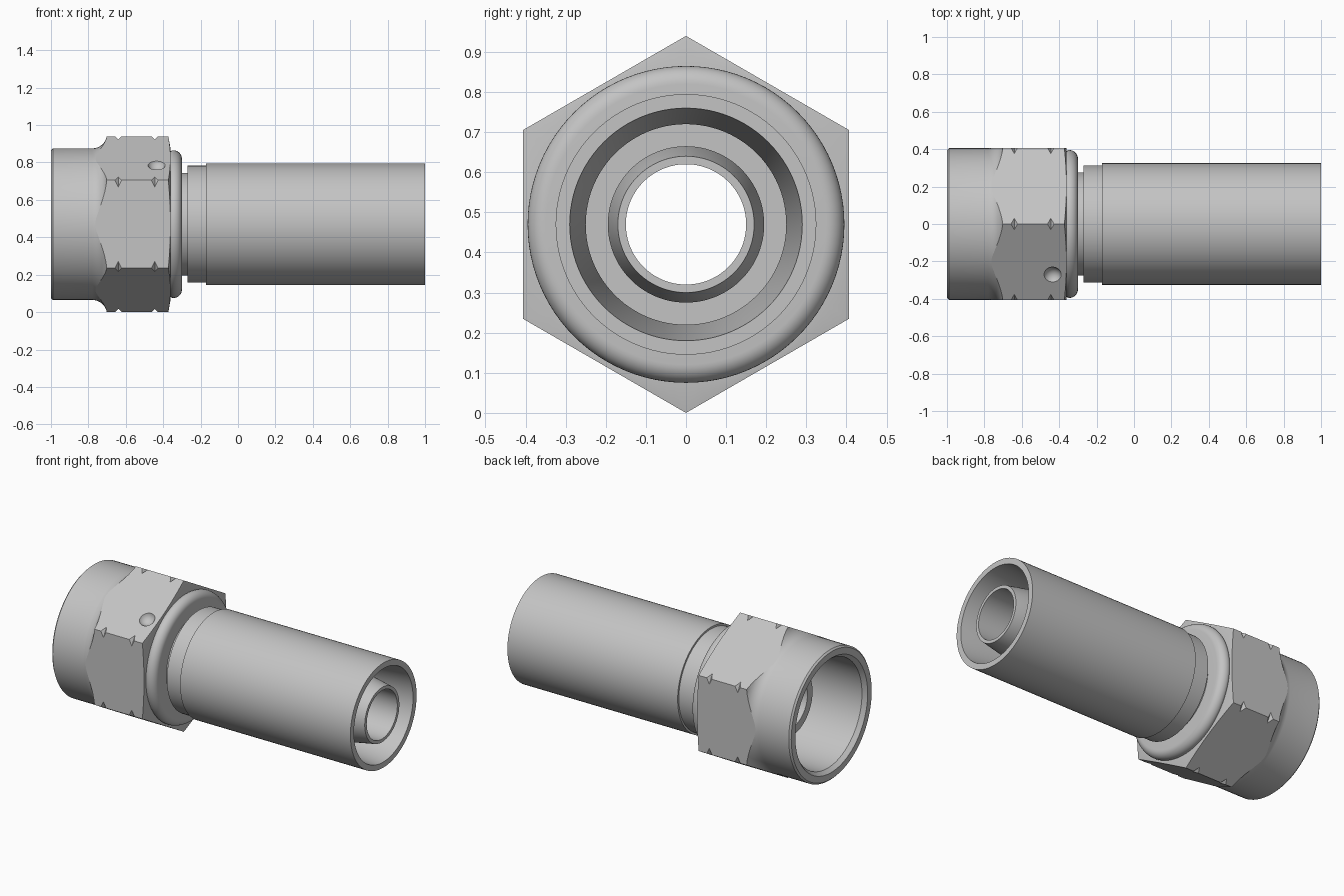
import bpy, bmesh, math
from mathutils import Vector, Matrix

if "Cube" in bpy.data.objects:
    bpy.data.objects.remove(bpy.data.objects["Cube"], do_unlink=True)

AXIS_Z = 0.47      # height of the shared centre line
HEX_R = 0.47       # corner radius of the hexagon
FLAT_R = HEX_R * math.cos(math.pi / 6)

steel = bpy.data.materials.new("light grey steel")
steel.use_nodes = True
steel.diffuse_color = (0.55, 0.55, 0.55, 1)
steel.node_tree.nodes["Principled BSDF"].inputs["Base Color"].default_value = (0.55, 0.55, 0.55, 1)


def to_object(name, bm):
    bmesh.ops.recalc_face_normals(bm, faces=bm.faces)
    mesh = bpy.data.meshes.new(name)
    bm.to_mesh(mesh)
    bm.free()
    mesh.materials.append(steel)
    obj = bpy.data.objects.new(name, mesh)
    bpy.context.collection.objects.link(obj)
    return obj


def lathe(name, profile, steps=96):
    """Revolve a closed (x, radius) outline about the centre line."""
    bm = bmesh.new()
    verts = [bm.verts.new((x, 0, AXIS_Z + r)) for x, r in profile]
    edges = [bm.edges.new((a, b)) for a, b in zip(verts, verts[1:] + verts[:1])]
    bmesh.ops.spin(bm, geom=verts + edges, cent=(0, 0, AXIS_Z), axis=(1, 0, 0),
                   angle=2 * math.pi, steps=steps, use_duplicate=False)
    bmesh.ops.remove_doubles(bm, verts=bm.verts, dist=1e-5)
    return to_object(name, bm)


def arc(cx, cr, radius, start, end, n=8):
    angles = [math.radians(start + (end - start) * i / n) for i in range(n + 1)]
    return [(cx + radius * math.cos(a), cr + radius * math.sin(a)) for a in angles]


def around(angle):
    """Turn about the centre line; local z points outward."""
    return Matrix.Translation((0, 0, AXIS_Z)) @ Matrix.Rotation(angle, 4, 'X')


def select_only(obj):
    bpy.ops.object.select_all(action='DESELECT')
    obj.select_set(True)
    bpy.context.view_layer.objects.active = obj


def boolean(obj, cutter, operation):
    mod = obj.modifiers.new(operation.lower(), 'BOOLEAN')
    mod.operation, mod.solver, mod.object = operation, 'EXACT', cutter
    select_only(obj)
    bpy.ops.object.modifier_apply(modifier=mod.name)
    bpy.data.objects.remove(cutter, do_unlink=True)


def smooth(obj):
    select_only(obj)
    bpy.ops.object.shade_smooth_by_angle(angle=math.radians(30))


# Swivel nut: turned blank with a threaded-end bore and a concave shoulder
nut = lathe("swivel_nut", [(-1, 0.355), (-1, 0.395), (-0.99, 0.405)]
            + arc(-0.78, 0.485, 0.08, -90, 0)
            + [(-0.375, 0.485), (-0.36, 0.40), (-0.36, 0.285),
               (-0.5, 0.285), (-0.5, 0.335), (-0.975, 0.335)])

# Hexagon that trims the blank, with corners at top and bottom
bm = bmesh.new()
bmesh.ops.create_cone(bm, cap_ends=True, segments=6, radius1=HEX_R, radius2=HEX_R, depth=3)
top = max(bm.verts, key=lambda v: v.co.y).co
turn = math.atan2(top.x, top.y)
bmesh.ops.rotate(bm, verts=bm.verts, matrix=Matrix.Rotation(turn, 3, 'Z'))
bm.transform(Matrix.Translation((0, 0, AXIS_Z))
             @ Matrix.Rotation(math.pi / 2, 4, 'Z') @ Matrix.Rotation(math.pi / 2, 4, 'X'))
boolean(nut, to_object("hex_cutter", bm), 'INTERSECT')

# Pairs of V notches on every corner of the hexagon
bm = bmesh.new()
for i in range(6):
    for x in (-0.64, -0.445):
        place = (around(i * math.pi / 3) @ Matrix.Translation((x, 0, HEX_R))
                 @ Matrix.Rotation(math.pi / 4, 4, 'Y') @ Matrix.Diagonal((0.025, 0.2, 0.025, 1)))
        bmesh.ops.create_cube(bm, size=1, matrix=place)
boolean(nut, to_object("notch_cutter", bm), 'DIFFERENCE')

# Round dimple on the upper front flat
bm = bmesh.new()
bmesh.ops.create_uvsphere(bm, u_segments=32, v_segments=16, radius=0.05,
                          matrix=around(math.pi / 6) @ Matrix.Translation((-0.435, -0.077, FLAT_R + 0.02)))
boolean(nut, to_object("dimple_cutter", bm), 'DIFFERENCE')
smooth(nut)
for face in nut.data.polygons:
    if face.area > 0.02:        # wrench flats stay flat
        face.use_smooth = False

# Rolled collar behind the nut
smooth(lathe("rolled_collar", [(-0.37, 0.26), (-0.37, 0.385)]
             + arc(-0.345, 0.37, 0.025, 135, 90, 3)
             + arc(-0.345, 0.35, 0.045, 90, 0)
             + [(-0.30, 0.26)]))

# Nipple: cone seat inside the nut, neck, and long tail tube
smooth(lathe("nipple_tube", [(-0.73, 0.15), (-0.73, 0.20), (-0.6, 0.29), (-0.36, 0.29),
                             (-0.36, 0.275), (-0.25, 0.275), (-0.25, 0.195), (0.85, 0.195),
                             (0.99, 0.17), (0.99, 0.15)]))

# Crimp sleeve around the tail tube
smooth(lathe("crimp_sleeve", [(-0.27, 0.19), (-0.27, 0.313), (-0.17, 0.313), (-0.17, 0.325),
                              (1, 0.325), (1, 0.29), (0.6, 0.25), (-0.1, 0.25), (-0.1, 0.19)]))
